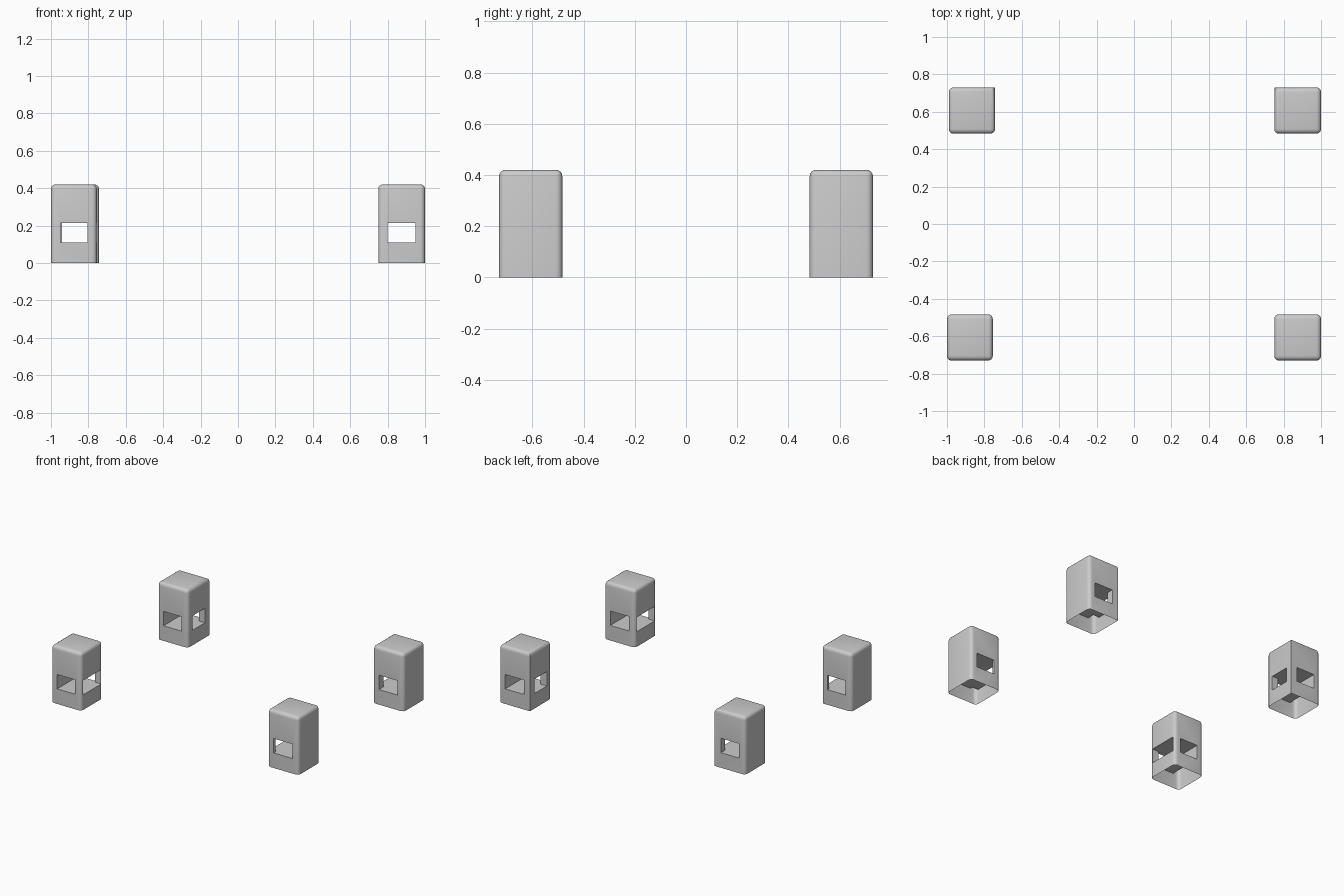
import bpy, bmesh
from mathutils import Vector

if "Cube" in bpy.data.objects:
    bpy.data.objects.remove(bpy.data.objects["Cube"])

HEIGHT, RADIUS = 0.42, 0.025
WIN_LOW, WIN_HIGH = 0.11, 0.215


def add_box(name, lo, hi):
    bm = bmesh.new()
    bmesh.ops.create_cube(bm, size=1)
    lo, hi = Vector(lo), Vector(hi)
    for v in bm.verts:
        v.co = Vector([lo[i] + (v.co[i] + 0.5) * (hi[i] - lo[i]) for i in range(3)])
    mesh = bpy.data.meshes.new(name)
    bm.to_mesh(mesh)
    bm.free()
    obj = bpy.data.objects.new(name, mesh)
    bpy.context.collection.objects.link(obj)
    return obj


def round_edges(obj, sharp_corner=None):
    # Round the top and upright edges, leaving the foot square
    bm = bmesh.new()
    bm.from_mesh(obj.data)
    edges = []
    for e in bm.edges:
        a, b = (v.co for v in e.verts)
        mid = (a + b) / 2
        upright = abs(a.z - b.z) > 0.1
        kept = (sharp_corner and upright
                and (mid.xy - Vector(sharp_corner)).length < 0.01)
        if mid.z > 0.01 and not kept:
            edges.append(e)
    bmesh.ops.bevel(bm, geom=edges, offset=RADIUS, segments=4, profile=0.5,
                    affect='EDGES', clamp_overlap=True)
    bm.to_mesh(obj.data)
    bm.free()


def cut(obj, lo, hi):
    tool = add_box("window_cutter", lo, hi)
    tool.hide_render = True
    mod = obj.modifiers.new("window", 'BOOLEAN')
    mod.operation, mod.solver, mod.object = 'DIFFERENCE', 'EXACT', tool
    bpy.context.view_layer.objects.active = obj
    bpy.ops.object.modifier_apply(modifier=mod.name)
    bpy.data.objects.remove(tool)


def open_bottom(obj):
    bm = bmesh.new()
    bm.from_mesh(obj.data)
    floor = [f for f in bm.faces if all(v.co.z < 0.001 for v in f.verts)]
    bmesh.ops.delete(bm, geom=floor, context='FACES')
    bm.to_mesh(obj.data)
    bm.free()


def corner_block(name, x0, x1, y0, y1, side_window):
    back = y0 > 0
    inner_x = x0 if x0 > 0 else x1
    obj = add_box(name, (x0, y0, 0), (x1, y1, HEIGHT))
    round_edges(obj, (inner_x, y1) if back else None)
    # Window passing from front to back
    cut(obj, (x0 + 0.05, y0 - 0.1, WIN_LOW), (x1 - 0.05, y1 + 0.1, WIN_HIGH))
    # Window in the inward side, meeting the first one
    mid = (x0 + x1) / 2
    out = inner_x + (-0.1 if x0 > 0 else 0.1)
    cut(obj, (min(mid, out), side_window[0], WIN_LOW),
        (max(mid, out), side_window[1], WIN_HIGH))
    open_bottom(obj)
    bpy.ops.object.select_all(action='DESELECT')
    obj.select_set(True)
    bpy.context.view_layer.objects.active = obj
    bpy.ops.object.shade_smooth_by_angle(angle=0.6)


# Four hollow corner blocks
corner_block("front_left_block", -1.0, -0.755, -0.73, -0.483, (-0.71, -0.50))
corner_block("front_right_block", 0.75, 1.0, -0.73, -0.483, (-0.71, -0.50))
corner_block("back_left_block", -0.99, -0.743, 0.483, 0.73, (0.535, 0.68))
corner_block("back_right_block", 0.75, 1.0, 0.483, 0.73, (0.535, 0.68))
